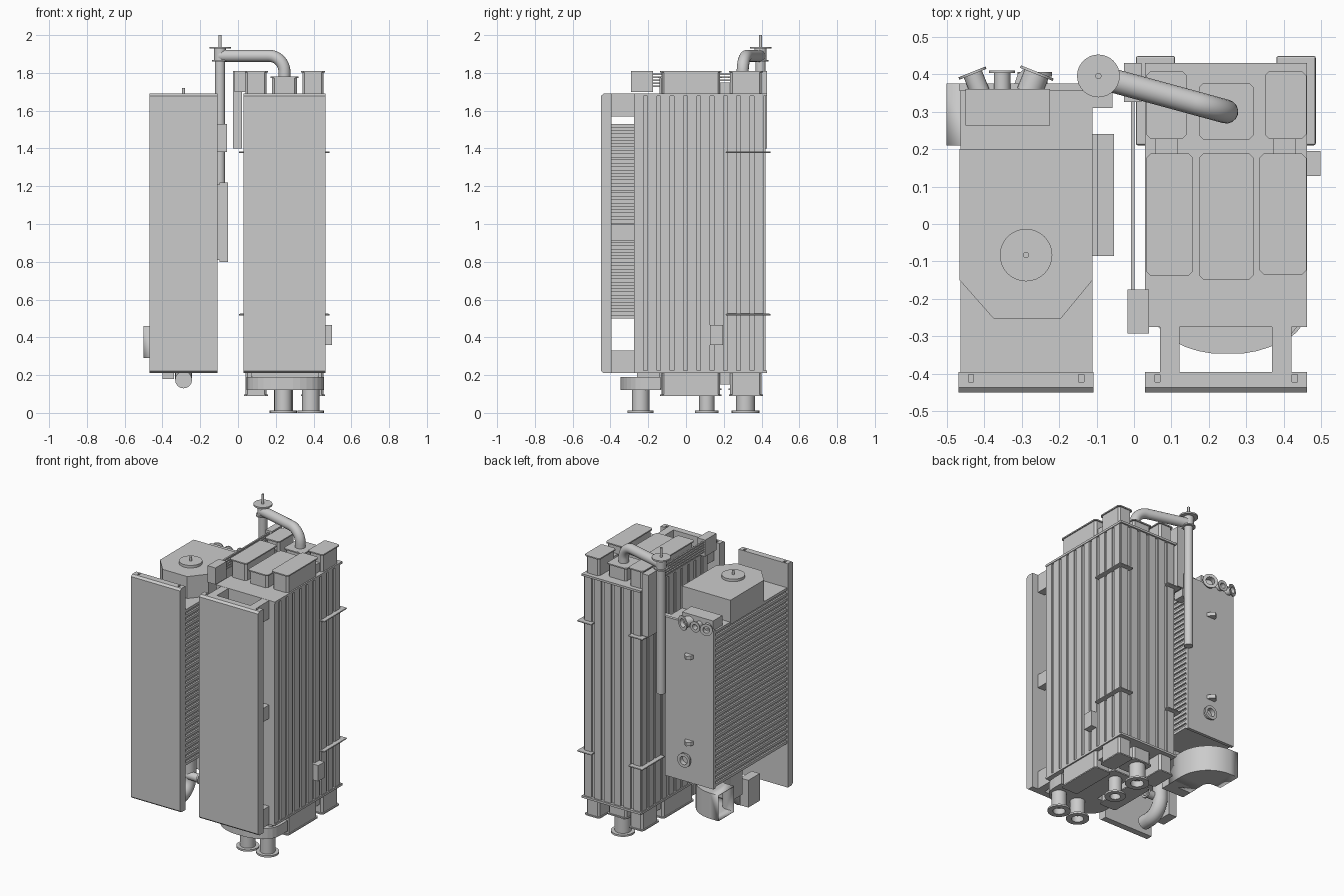
import bpy, bmesh, math
from mathutils import Vector

if "Cube" in bpy.data.objects:
    bpy.data.objects.remove(bpy.data.objects["Cube"])


def make(name, bm, smooth=False):
    bmesh.ops.recalc_face_normals(bm, faces=bm.faces)
    me = bpy.data.meshes.new(name)
    bm.to_mesh(me)
    bm.free()
    ob = bpy.data.objects.new(name, me)
    bpy.context.collection.objects.link(ob)
    if smooth:
        bpy.ops.object.select_all(action='DESELECT')
        ob.select_set(True)
        bpy.context.view_layer.objects.active = ob
        bpy.ops.object.shade_smooth_by_angle(angle=math.radians(35))
    return ob


def add_box(bm, x0, x1, y0, y1, z0, z1):
    vs = bmesh.ops.create_cube(bm, size=1)['verts']
    for v in vs:
        v.co = Vector(((x0, x1)[v.co.x > 0], (y0, y1)[v.co.y > 0], (z0, z1)[v.co.z > 0]))


def boxes(name, *dims):
    bm = bmesh.new()
    for d in dims:
        add_box(bm, *d)
    return make(name, bm)


def prism(name, pts, z0, z1, smooth=False):
    bm = bmesh.new()
    f = bm.faces.new([bm.verts.new((x, y, z0)) for x, y in pts])
    r = bmesh.ops.extrude_face_region(bm, geom=[f])
    for v in r['geom']:
        if isinstance(v, bmesh.types.BMVert):
            v.co.z = z1
    return make(name, bm, smooth)


def lathe(name, origin, axis, profile, n=32):
    """Spin (radius, distance) points about an axis through origin."""
    bm = bmesh.new()
    q = Vector(axis).to_track_quat('Z', 'Y')
    rings = [[bm.verts.new(Vector(origin) + q @ Vector((r * math.cos(2 * math.pi * i / n),
              r * math.sin(2 * math.pi * i / n), d))) for i in range(n)] for r, d in profile]
    for a, b in zip(rings, rings[1:]):
        for i in range(n):
            bm.faces.new((a[i], a[(i + 1) % n], b[(i + 1) % n], b[i]))
    bm.faces.new(rings[0])
    bm.faces.new(rings[-1])
    return make(name, bm, True)


def nozzle(name, origin, axis, length, r, rf, t=.012):
    return lathe(name, origin, axis, [(r, 0), (r, length - t), (rf, length - t), (rf, length),
                                      (r * .8, length), (r * .8, length - .04)])


def bent_pipe(name, a, corner, b, rad, r):
    """Round pipe a -> corner -> b with a 90 degree bend of radius rad."""
    a, c, b = Vector(a), Vector(corner), Vector(b)
    u, w = (a - c).normalized(), (b - c).normalized()
    o = c + (u + w) * rad
    pts = [a] + [o - w * rad * math.cos(t) - u * rad * math.sin(t)
                 for t in [i * math.pi / 24 for i in range(13)]] + [b]
    cu = bpy.data.curves.new(name, 'CURVE')
    cu.dimensions = '3D'
    cu.bevel_depth, cu.bevel_resolution, cu.use_fill_caps = r, 6, True
    s = cu.splines.new('POLY')
    s.points.add(len(pts) - 1)
    for p, q in zip(s.points, pts):
        p.co = (*q, 1)
    ob = bpy.data.objects.new(name, cu)
    bpy.context.collection.objects.link(ob)


def bevel(ob, w):
    m = ob.modifiers.new('bevel', 'BEVEL')
    m.width, m.segments = w, 2
    return ob


def front_panel(name, x0, x1):
    # slab with chamfered front edges, mounting holes near the top corners
    bm = bmesh.new()
    prof = [(-.45, .222), (-.436, .21), (-.395, .21), (-.395, 1.69), (-.436, 1.69), (-.45, 1.678)]
    f = bm.faces.new([bm.verts.new((x0, y, z)) for y, z in prof])
    r = bmesh.ops.extrude_face_region(bm, geom=[f])
    for v in r['geom']:
        if isinstance(v, bmesh.types.BMVert):
            v.co.x = x1
    panel = make(name, bm)
    cut = boxes(name + '_hole_cutter', *[(x - .007, x + .007, -.422, -.402, 1.65, 1.75)
                                         for x in (x0 + .033, x1 - .033)])
    cut.hide_render = True
    cut.hide_viewport = True
    m = panel.modifiers.new('holes', 'BOOLEAN')
    m.object, m.operation = cut, 'DIFFERENCE'


# ---- left exchanger block ----
front_panel('left_front_panel', -.468, -.108)
boxes('left_core', (-.452, -.122, -.395, .36, .51, 1.515))
n = 30
boxes('left_side_fins', *[(-.463, -.111, -.395, .365, z, z + .018)
                          for z in [.5 + i * (1.012 / (n - 1)) for i in range(n)]])
boxes('left_top_fins', *[(x, x + .033, -.395, .365, 1.51, 1.53)
                         for x in [-.46 + i * .0392 for i in range(9)]])
boxes('left_back_plate', (-.465, -.109, .355, .375, .49, 1.54))
prism('left_top_hood', [(-.465, .2), (-.465, -.15), (-.375, -.252), (-.195, -.252),
                        (-.111, -.15), (-.111, .2)], 1.52, 1.675)
lathe('hood_cap', (-.288, -.083, 1.67), (0, 0, 1),
      [(.07, 0), (.07, .022), (.008, .022), (.008, .05)])
boxes('header_box', (-.45, -.224, .263, .36, 1.5, 1.595))
for i, (x, tx, dx, r) in enumerate([(-.41, -.432, -.022, .026), (-.352, -.352, 0, .022),
                                    (-.28, -.258, .022, .034)]):
    nozzle(f'header_nozzle_{i + 1}', (x, .35, 1.548), (dx, .055, 0), .06, r, r + .013, .007)
nozzle('back_drain_nozzle', (-.265, .37, .64), (0, 1, 0), .035, .034, .046)
for i, z in enumerate((.76, 1.33)):
    prism(f'back_hook_{i + 1}', [(-.32, .37), (-.31, .4), (-.29, .415), (-.27, .4), (-.255, .37)],
          z - .015, z + .01)
boxes('left_control_box', (-.115, -.07, -.085, .24, .81, 1.21), (-.098, -.053, -.085, .24, .8, 1.22))
boxes('pipe_clamp', (-.112, -.058, .31, .385, 1.38, 1.53))

# curved open duct under the block
bm = bmesh.new()
path = [(-.5, .2925, 0, 1), (-.44, .2925, 0, 1)]
path += [(-.44 + .125 * math.sin(t), .1675 + .125 * math.cos(t), math.sin(t), math.cos(t))
         for t in [i * math.pi / 20 for i in range(1, 11)]] + [(-.315, .05, 1, 0)]
rings = [[bm.verts.new((x + nx * s * .0825, y + ny * s * .0825, z))
          for s, z in ((-1, .29), (1, .29), (1, .46), (-1, .46))] for x, y, nx, ny in path]
for a, b in zip(rings, rings[1:]):
    for k in range(4):
        bm.faces.new((a[k], a[(k + 1) % 4], b[(k + 1) % 4], b[k]))
duct = make('curved_duct', bm, True)
m = duct.modifiers.new('wall', 'SOLIDIFY')
m.thickness = .004
boxes('duct_riser', (-.4, -.235, -.02, .1, .29, .515))
boxes('drain_box', (-.4, -.34, -.2, -.08, .18, .36))
bent_pipe('drain_elbow', (-.288, -.1, .52), (-.288, -.1, .175), (-.288, -.25, .175), .1, .045)
nozzle('drain_branch', (-.288, -.12, .29), (1, 0, 0), .1, .026, .034)

# ---- right exchanger block ----
front_panel('right_front_panel', .03, .462)
boxes('right_core', (.047, .445, -.262, .408, .21, 1.69))
boxes('right_side_ribs', *[(.034, .458, y, y + .05, .215, 1.685)
                           for y in [-.275 + i * .0705 for i in range(10)]])
boxes('right_back_ribs', *[(x, x + .05, -.27, .42, .215, 1.685)
                           for x in [.04 + i * .0717 for i in range(6)]])
boxes('right_end_plates', *[(.03, .462, -.275, .43, z, z + .014) for z in (.21, 1.677)])
boxes('panel_arms', *[(x, x + .052, -.4, -.26, z0, z1) for x in (.07, .368)
                      for z0, z1 in ((.21, .33), (.91, 1.0), (1.57, 1.69))])
boxes('side_terminal_box', (.44, .497, .128, .195, .36, .465))
for i, z in enumerate((.52, 1.38)):
    # thin corner brackets with rounded tabs
    bevel(prism(f'right_corner_bracket_{i + 1}', [(.38, .41), (.445, .41), (.445, .21), (.485, .21),
                (.485, .448), (.38, .448)], z - .005, z + .005), .006)
    bevel(prism(f'left_corner_bracket_{i + 1}', [(.11, .41), (.045, .41), (.045, .21), (.005, .21),
                (.005, .448), (.11, .448)], z - .005, z + .005), .006)


def header(name, x0, x1, y0, y1, z0, z1, lip):
    # rectangular header with rounded vertical corners and a thin lip at its free end
    for nm, g, a, b in ((name, .004, z0, z1), (name + '_lip', -.003, lip, lip + .008)):
        c = .012
        X0, X1, Y0, Y1 = x0 + g, x1 - g, y0 + g, y1 - g
        prism(nm, [(X0 + c, Y0), (X1 - c, Y0), (X1, Y0 + c), (X1, Y1 - c),
                   (X1 - c, Y1), (X0 + c, Y1), (X0, Y1 - c), (X0, Y0 + c)], a, b)


heads = [('front_left', .035, .155, -.135, .185, .12), ('front_mid', .176, .316, -.145, .185, .09),
         ('front_right', .337, .457, -.132, .185, .12), ('rear_left', .035, .138, .23, .405, .12),
         ('rear_mid', .176, .316, .228, .373, .09), ('rear_right', .352, .457, .23, .405, .12)]
for nm, x0, x1, y0, y1, h in heads:
    header('top_header_' + nm, x0, x1, y0, y1, 1.685, 1.69 + h, 1.682 + h)
    header('bottom_header_' + nm, x0, x1, y0, y1, .215 - h, .215, .21 - h)
boxes('header_links', *[(x, x + .06, .18, .235, z, z + .06) for x in (.058, .372) for z in (1.69, .15)])
arc = [(.25 + .205 * sx * math.cos(t), -.2 - .148 * math.sin(t) ** .8)
       for sx, ts in ((-1, range(0, 8)), (1, range(7, -1, -1)))
       for t in [i * math.pi / 16 for i in ts]]
prism('front_bottom_tray', [(.045, -.135)] + arc + [(.455, -.135)], .12, .19)
boxes('tray_neck', (.07, .43, -.26, -.14, .18, .215))
for i, (x, y, r) in enumerate([(.24, -.24, .046), (.385, -.24, .046), (.24, .11, .04), (.24, .315, .05)]):
    nozzle(f'bottom_nozzle_{i + 1}', (x, y, .15), (0, 0, -1), .15, r, r + .023)

# side ladder of rods with end boxes
boxes('rod_end_boxes', (-.018, .04, -.292, -.175, 1.7, 1.81), (-.027, .02, .325, .43, 1.4, 1.81))
boxes('ladder_rods', *[(-.008, .002, -.18, .33, z, z + .009) for z in [1.725 + i * .016 for i in range(5)]])

# ---- riser pipe and bridge ----
lathe('riser_pipe', (-.095, .395, 0), (0, 0, 1),
      [(.027, 1.04), (.027, 1.86), (.042, 1.86), (.042, 1.868), (.032, 1.868), (.032, 1.928),
       (.057, 1.928), (.057, 1.938), (.008, 1.938), (.008, 2.0)])
bent_pipe('bridge_pipe', (-.095, .393, 1.89), (.246, .3, 1.89), (.246, .3, 1.77), .085, .032)
